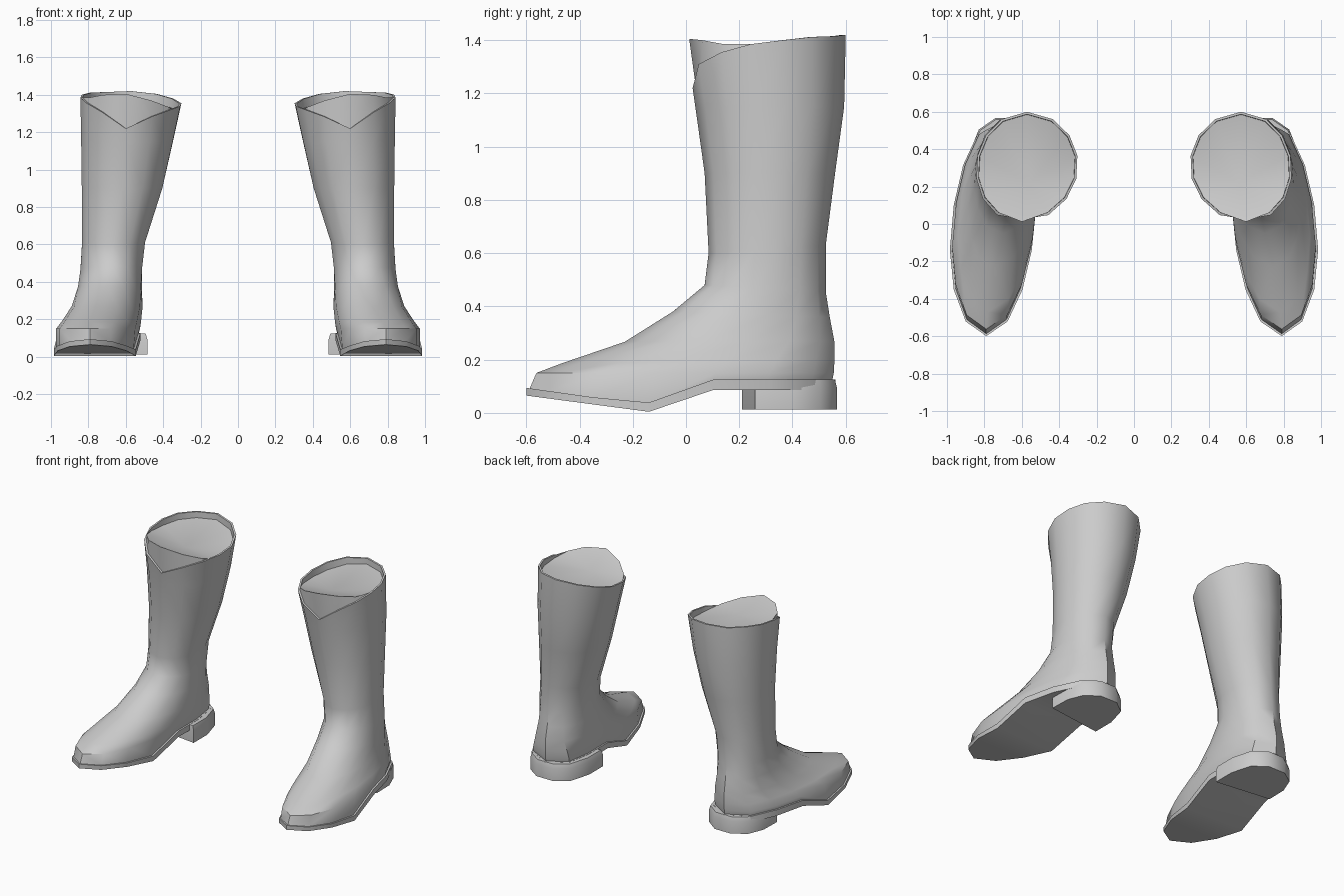
import bpy, bmesh, math

cube = bpy.data.objects.get("Cube")
if cube:
    bpy.data.objects.remove(cube, do_unlink=True)

grey = bpy.data.materials.new("grey_leather")
grey.use_nodes = True
COLOUR = (0.6, 0.6, 0.6, 1)
grey.diffuse_color = COLOUR
grey.node_tree.nodes["Principled BSDF"].inputs["Base Color"].default_value = COLOUR

# Angles from back (0) to front (180); every ring uses both sides
HALF = [0, 30, 55, 78, 102, 125, 150, 180]
ANGLES = [(a, 1) for a in HALF] + [(a, -1) for a in HALF[-2:0:-1]]
N = len(ANGLES)


def lerp_table(table, y):
    for (y0, z0), (y1, z1) in zip(table, table[1:]):
        if y <= y1:
            return z0 + (z1 - z0) * max(0, (y - y0) / (y1 - y0))
    return table[-1][1]


def ring(yb, zb, yf, zf, xb, xm, xf, hw, square=1.0):
    """Tilted oval from a back point to a front point with a bent centre line."""
    pts = []
    for a, side in ANGLES:
        c, s = math.cos(math.radians(a)), abs(math.sin(math.radians(a)))
        t = (1 - c) / 2
        cx = xb * (1 - t) * (1 - 2 * t) + 4 * xm * t * (1 - t) + xf * t * (2 * t - 1)
        w = s ** square if c > 0 else s
        pts.append([cx + side * hw * w, yb + (yf - yb) * t, zb + (zf - zb) * t])
    return pts


def both_sides(outer, inner):
    return outer + inner[-2:0:-1]


def scaled(pts, k, cx, cy):
    return [[cx + (p[0] - cx) * k, cy + (p[1] - cy) * k, p[2]] for p in pts]


def make(name, rings, sign, fan=None, strip_ends=()):
    """Loft rings; fan closes the first ring, strips run across the given rings."""
    bm = bmesh.new()
    loops = [[bm.verts.new((sign * x, y, z)) for x, y, z in r] for r in rings]
    n = len(rings[0])
    for a, b in zip(loops, loops[1:]):
        for i in range(n):
            bm.faces.new((a[i], a[(i + 1) % n], b[(i + 1) % n], b[i]))
    if fan:
        c = bm.verts.new((sign * fan[0], fan[1], fan[2]))
        for i in range(n):
            bm.faces.new((loops[0][i], loops[0][(i + 1) % n], c))
    for e in strip_ends:
        v = loops[e]
        for i in range(n // 2):
            quad = [v[i], v[i + 1], v[(n - i - 1) % n], v[(n - i) % n]]
            bm.faces.new(list(dict.fromkeys(quad)))
    bmesh.ops.recalc_face_normals(bm, faces=bm.faces)
    mesh = bpy.data.meshes.new(name)
    bm.to_mesh(mesh)
    bm.free()
    mesh.materials.append(grey)
    ob = bpy.data.objects.new(name, mesh)
    bpy.context.collection.objects.link(ob)
    bpy.ops.object.select_all(action='DESELECT')
    ob.select_set(True)
    bpy.context.view_layer.objects.active = ob
    bpy.ops.object.shade_smooth_by_angle(angle=math.radians(42))


# Top rim with a V notch at the front, and the tongue filling the notch
rim = ring(.60, 0, .008, 0, .572, .572, .60, .273)
rim_z = both_sides([1.42, 1.415, 1.412, 1.40, 1.385, 1.355, 1.31, 1.22],
                   [1.42, 1.405, 1.38, 1.355, 1.34, 1.32, 1.285, 1.22])
for p, z in zip(rim, rim_z):
    p[2] = z
rim[7][1] = .025
rim_inner = scaled(rim, .955, .572, .302)
tongue = scaled(rim, .95, .572, .302)
tongue_z = both_sides([1.38, 1.375, 1.37, 1.36, 1.365, 1.385, 1.40, 1.405],
                      [1.38, 1.36, 1.33, 1.31, 1.31, 1.335, 1.37, 1.405])
for p, z in zip(tongue, tongue_z):
    p[2] = z
tongue[7][1] = .012

# Sole heights along the foot
TOP = [(-.6, .094), (-.31, .053), (-.13, .038), (.11, .128), (.6, .125)]
BOTTOM = [(-.6, .065), (-.13, .003), (.105, .087), (.6, .085)]


def sole_ring(grow, table):
    pts = ring(.55 + grow, 0, -.587 - grow, 0, .68, .755, .79, .212 + grow, .65)
    for p in pts:
        p[2] = lerp_table(table, p[1])
    return pts


upper = [
    tongue, rim_inner, rim,
    ring(.594, 1.15, .035, 1.15, .593, .593, .60, .250),
    ring(.56, .90, .07, .90, .62, .62, .62, .220),
    ring(.525, .63, .085, .60, .665, .665, .665, .172),
    ring(.525, .455, .07, .48, .678, .678, .675, .168),
    ring(.54, .36, -.05, .38, .678, .685, .70, .172, .9),
    ring(.557, .27, -.23, .267, .68, .70, .745, .187, .8),
    ring(.558, .20, -.47, .185, .68, .73, .78, .205, .7),
    ring(.555, .15, -.562, .15, .68, .75, .79, .216, .65),
    sole_ring(0, TOP),
]

# Heel block outline, front edge slanted with the turned-out foot
HEEL = [(.74, .567), (.83, .505), (.872, .40), (.875, .26),
        (.485, .21), (.485, .36), (.525, .50), (.615, .567)]
heel = [[(x, y, .125) for x, y in scaled2] for scaled2 in
        [[(.68 + (x - .68) * .95, .38 + (y - .38) * .96) for x, y in HEEL]]]
heel += [[(x, y, .095) for x, y in HEEL], [(x, y, .012) for x, y in HEEL]]

for side, sign in (("left", 1), ("right", -1)):
    make(side + "_boot_upper", upper, sign, fan=(.56, .22, 1.335), strip_ends=(-1,))
    make(side + "_sole", [sole_ring(.012, TOP), sole_ring(.012, BOTTOM)], sign,
         strip_ends=(0, 1))
    make(side + "_heel", heel, sign, strip_ends=(0, 2))
